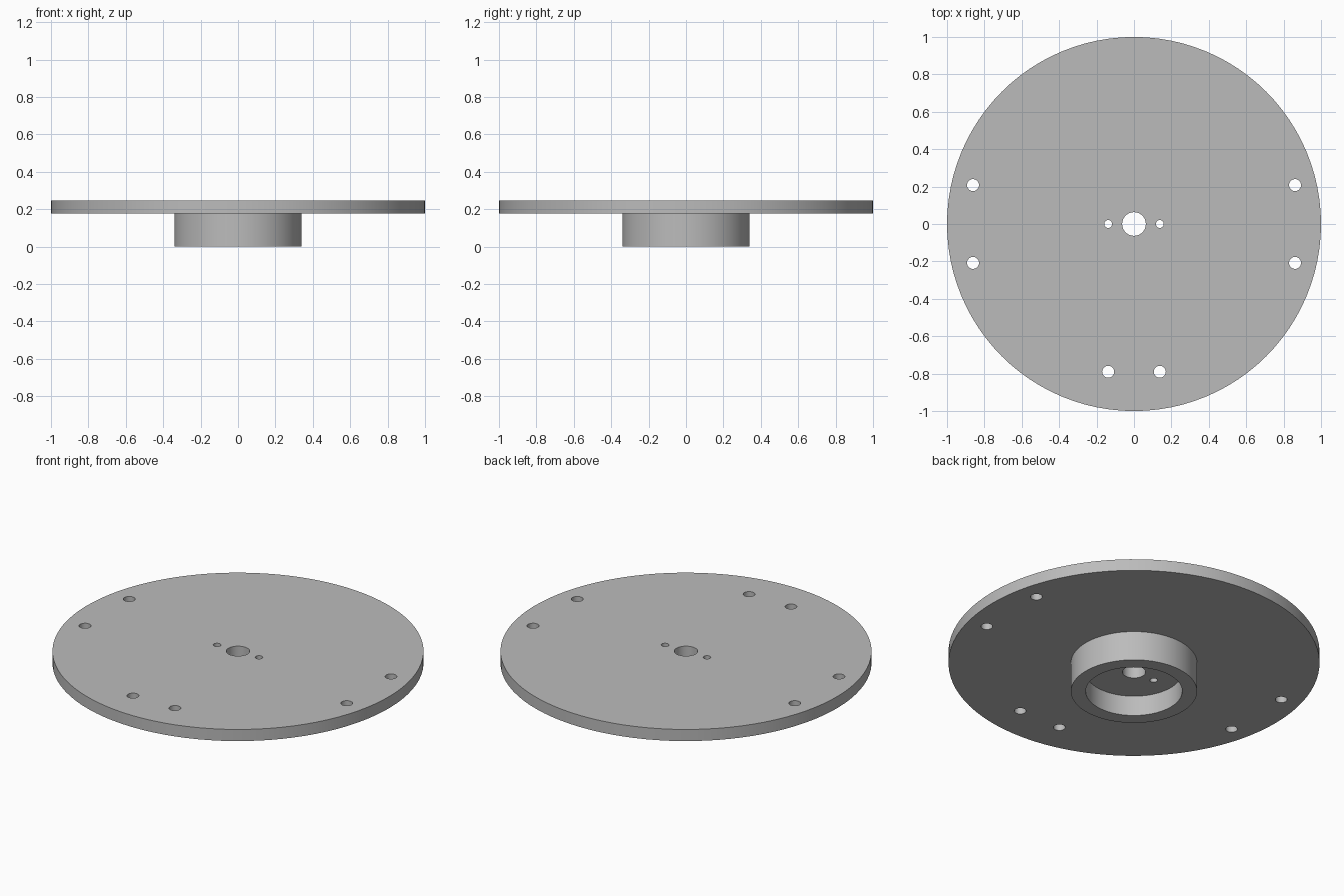
import bpy, bmesh, math
from mathutils import Matrix, Vector

cube = bpy.data.objects.get("Cube")
if cube:
    bpy.data.objects.remove(cube, do_unlink=True)

SEGMENTS = 96
PLATE_R, HUB_R, RECESS_R, BORE_R = 1.0, 0.34, 0.26, 0.063
TOP, PLATE_BOTTOM, RECESS_FLOOR = 0.245, 0.176, 0.12

grey = bpy.data.materials.new("plain_grey")
grey.use_nodes = True
colour = (0.5, 0.5, 0.5, 1)
grey.diffuse_color = colour
grey.node_tree.nodes["Principled BSDF"].inputs["Base Color"].default_value = colour


def add_object(name, bm):
    bmesh.ops.recalc_face_normals(bm, faces=bm.faces)
    mesh = bpy.data.meshes.new(name)
    bm.to_mesh(mesh)
    bm.free()
    mesh.materials.append(grey)
    obj = bpy.data.objects.new(name, mesh)
    bpy.context.collection.objects.link(obj)
    return obj


# Plate, hub, recess and central bore turned as one closed profile
profile = [(BORE_R, TOP), (PLATE_R, TOP), (PLATE_R, PLATE_BOTTOM),
           (HUB_R, PLATE_BOTTOM), (HUB_R, 0), (RECESS_R, 0),
           (RECESS_R, RECESS_FLOOR), (BORE_R, RECESS_FLOOR)]
bm = bmesh.new()
verts = [bm.verts.new((r, 0, z)) for r, z in profile]
edges = [bm.edges.new((v, verts[i - 1])) for i, v in enumerate(verts)]
bmesh.ops.spin(bm, geom=verts + edges, cent=(0, 0, 0), axis=(0, 0, 1),
               angle=math.tau, steps=SEGMENTS, use_merge=True)
bmesh.ops.remove_doubles(bm, verts=bm.verts, dist=0.0001)
flange = add_object("flanged_plate", bm)

# Mirrored pairs of through holes: x, y, radius
holes = [(0.861, 0.208, 0.032), (0.861, -0.208, 0.032),
         (0.138, -0.79, 0.032), (0.138, 0, 0.021)]
bm = bmesh.new()
for x, y, radius in holes:
    for side in (-1, 1):
        bmesh.ops.create_cone(bm, cap_ends=True, segments=32, radius1=radius,
                              radius2=radius, depth=1,
                              matrix=Matrix.Translation(Vector((side * x, y, 0))))
cutter = add_object("hole_cutter", bm)
cutter.hide_render = True

drill = flange.modifiers.new("holes", 'BOOLEAN')
drill.operation = 'DIFFERENCE'
drill.solver = 'EXACT'
drill.object = cutter

bpy.ops.object.select_all(action='DESELECT')
flange.select_set(True)
bpy.context.view_layer.objects.active = flange
bpy.ops.object.modifier_apply(modifier=drill.name)
bpy.data.objects.remove(cutter, do_unlink=True)
bpy.ops.object.shade_smooth_by_angle(angle=math.radians(30))
